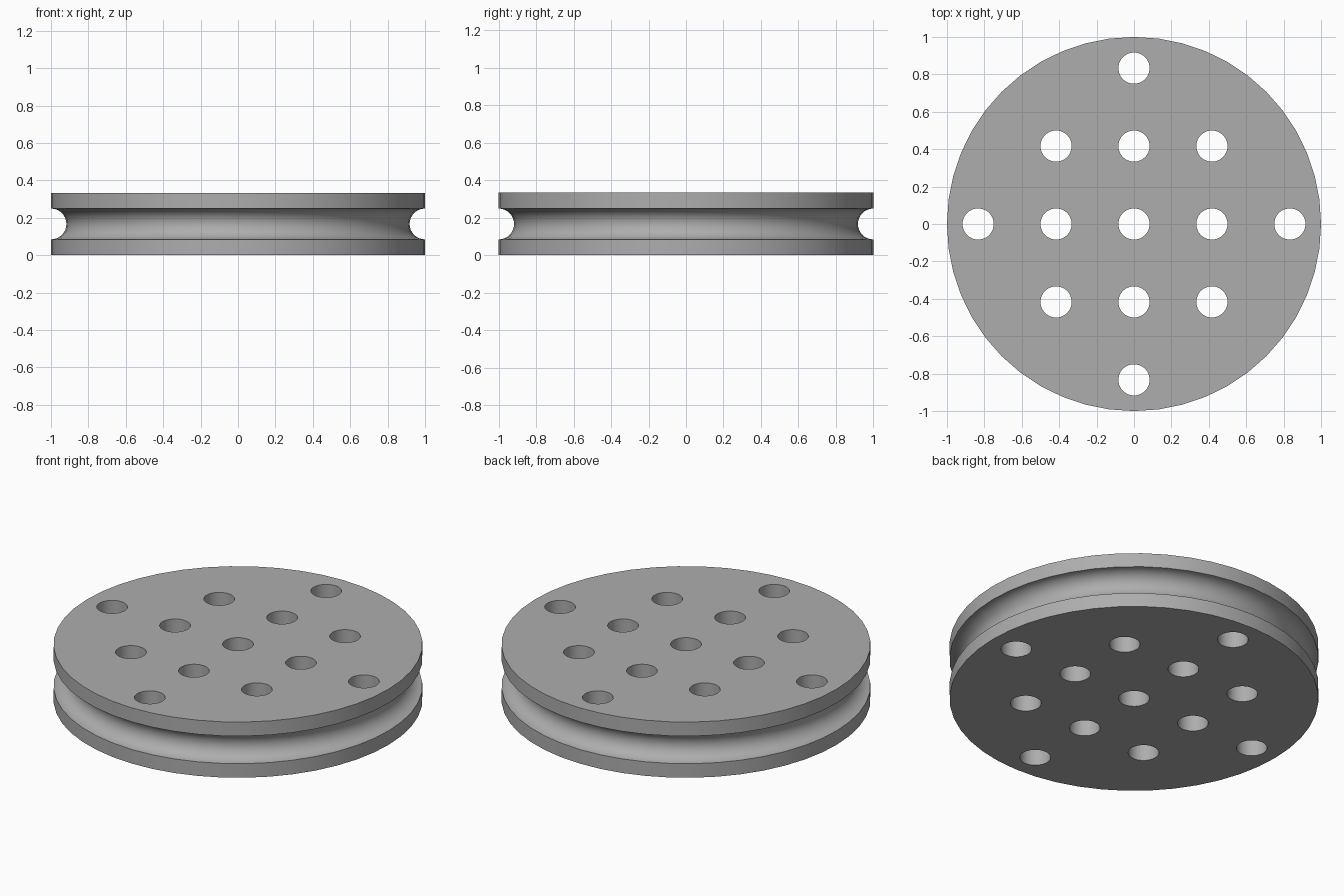
import bpy
import bmesh
import math

cube = bpy.data.objects.get("Cube")
if cube:
    bpy.data.objects.remove(cube, do_unlink=True)

UNIT = 1 / 12            # hole radius, groove radius and rim width
HEIGHT = 4 * UNIT
SIDES = 48

grey = bpy.data.materials.new("light grey")
grey.use_nodes = True
colour = (0.42, 0.42, 0.42, 1)
grey.diffuse_color = colour
grey.node_tree.nodes["Principled BSDF"].inputs["Base Color"].default_value = colour


def make_object(name, bm):
    bmesh.ops.recalc_face_normals(bm, faces=bm.faces)
    mesh = bpy.data.meshes.new(name)
    bm.to_mesh(mesh)
    bm.free()
    obj = bpy.data.objects.new(name, mesh)
    bpy.context.collection.objects.link(obj)
    mesh.materials.append(grey)
    return obj


# Wheel: rim profile with a half-round groove, revolved about z
profile = [(1, 0)]
steps = 16
groove = UNIT * 0.99     # stays just clear of the outer holes
for i in range(steps + 1):
    a = math.pi * i / steps
    profile.append((1 - groove * math.sin(a), HEIGHT / 2 - groove * math.cos(a)))
profile.append((1, HEIGHT))

bm = bmesh.new()
rings = []
for r, z in profile:
    rings.append([bm.verts.new((r * math.cos(t), r * math.sin(t), z))
                  for t in (math.tau * k / SIDES for k in range(SIDES))])
for low, high in zip(rings, rings[1:]):
    for k in range(SIDES):
        n = (k + 1) % SIDES
        bm.faces.new((low[k], low[n], high[n], high[k]))
bm.faces.new(rings[0])
bm.faces.new(rings[-1])
wheel = make_object("grooved_wheel", bm)

# Through holes: a diamond-shaped grid of thirteen
bm = bmesh.new()
for i in range(-2, 3):
    for j in range(-2, 3):
        inner = max(abs(i), abs(j)) < 2
        if inner or i * j == 0:
            made = bmesh.ops.create_cone(bm, cap_ends=True, segments=SIDES,
                                         radius1=UNIT, radius2=UNIT, depth=1)
            bmesh.ops.translate(bm, verts=made["verts"],
                                vec=(i * 5 * UNIT, j * 5 * UNIT, HEIGHT / 2))
cutter = make_object("hole_cutter", bm)
cutter.hide_render = True

cut = wheel.modifiers.new("holes", "BOOLEAN")
cut.operation = "DIFFERENCE"
cut.solver = "EXACT"
cut.object = cutter
bpy.ops.object.select_all(action="DESELECT")
wheel.select_set(True)
bpy.context.view_layer.objects.active = wheel
bpy.ops.object.modifier_apply(modifier=cut.name)
bpy.data.objects.remove(cutter, do_unlink=True)

# Smooth the rim, groove and bores while keeping their edges crisp
bpy.ops.object.shade_smooth_by_angle(angle=math.radians(30))
